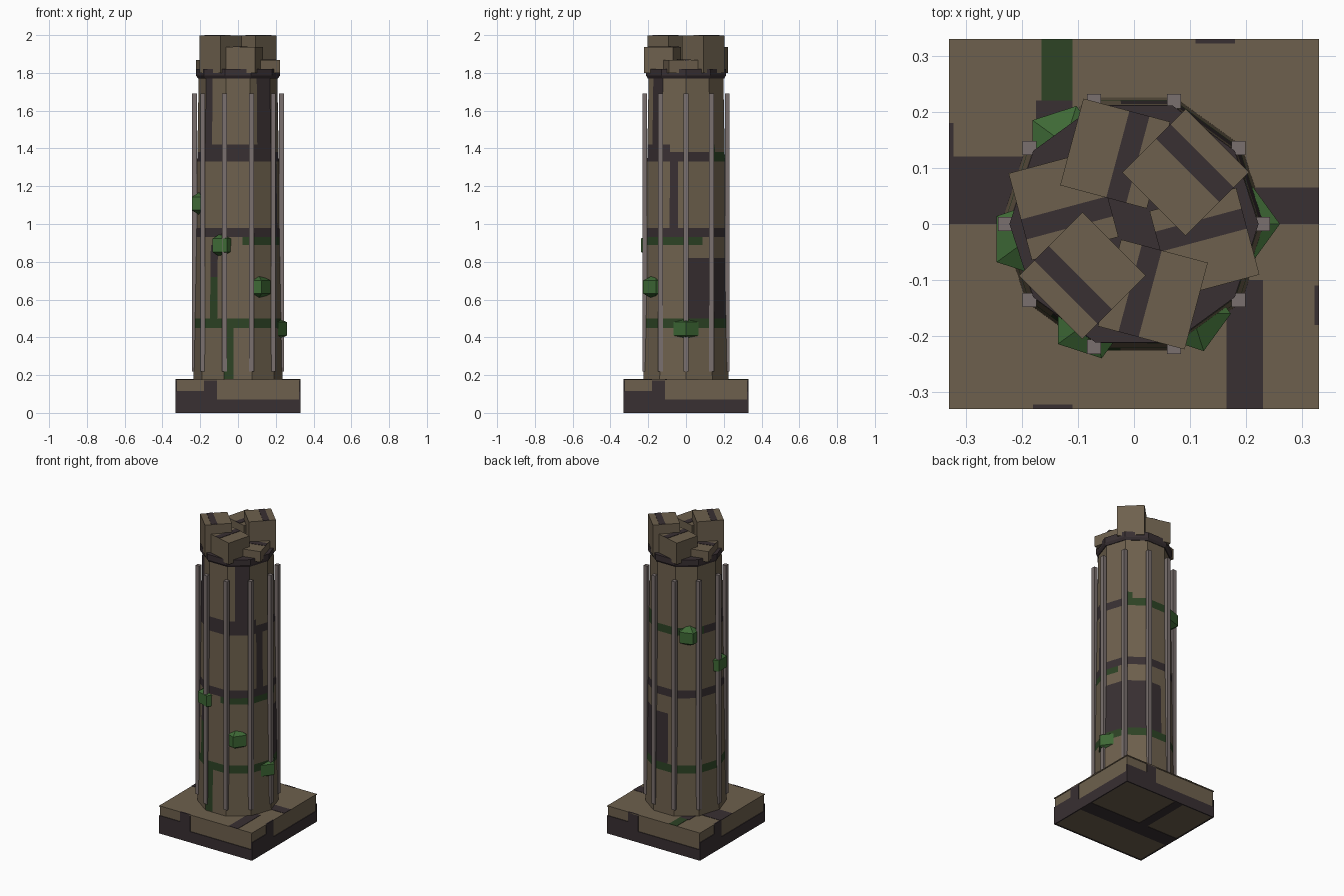
import bpy, bmesh, math
from mathutils import Matrix, Vector

cube = bpy.data.objects.get("Cube")
if cube:
    bpy.data.objects.remove(cube, do_unlink=True)


def material(name, rgb):
    m = bpy.data.materials.new(name)
    m.use_nodes = True
    m.diffuse_color = (*rgb, 1)
    m.node_tree.nodes["Principled BSDF"].inputs["Base Color"].default_value = (*rgb, 1)
    return m


TAN = material("tan stone", (0.155, 0.118, 0.075))
DARK = material("dark stone", (0.040, 0.029, 0.032))
MOSS = material("dark moss", (0.026, 0.056, 0.018))
GREY = material("grey stone", (0.195, 0.163, 0.157))
LEAF = material("leaf green", (0.048, 0.140, 0.036))


def finish(name, bm, mats):
    bmesh.ops.recalc_face_normals(bm, faces=bm.faces)
    mesh = bpy.data.meshes.new(name)
    bm.to_mesh(mesh)
    bm.free()
    for m in mats:
        mesh.materials.append(m)
    obj = bpy.data.objects.new(name, mesh)
    bpy.context.collection.objects.link(obj)
    return obj


def box(name, lo, hi, mat, frame=None):
    """Box between two corners, optionally placed by a frame matrix."""
    lo, hi = Vector(lo), Vector(hi)
    bm = bmesh.new()
    bmesh.ops.create_cube(bm, size=1, matrix=Matrix.Translation((lo + hi) / 2)
                          @ Matrix.Diagonal((*(hi - lo), 1)))
    if frame:
        bm.transform(frame)
    return finish(name, bm, [mat])


def lathe(name, profile, sides, mats, splits=1, centre=(0, 0, 0), paint=None):
    """Stack of polygon rings; each side can be split into strips for painting."""
    corners = [Vector((math.cos(math.tau * i / sides), math.sin(math.tau * i / sides), 0))
               for i in range(sides)]
    outline = [corners[i].lerp(corners[(i + 1) % sides], s / splits)
               for i in range(sides) for s in range(splits)]
    bm = bmesh.new()
    rings = [[bm.verts.new(p * r + Vector((0, 0, z)) + Vector(centre)) for p in outline]
             for r, z in profile]
    n = len(outline)
    for low, high in zip(rings, rings[1:]):
        for i in range(n):
            j = (i + 1) % n
            f = bm.faces.new((low[i], low[j], high[j], high[i]))
            if paint:
                c = f.calc_center_median()
                f.material_index = paint(math.degrees(math.atan2(c.y, c.x)) % 360, c.z)
    bm.faces.new(rings[0][::-1])
    bm.faces.new(rings[-1])
    return finish(name, bm, mats)


# Square plinth
W, H, T = 0.33, 0.18, 0.004
box("plinth", (-W + T, -W + T, T), (W - T, W - T, H - T), TAN)
box("plinth_top", (-W, -W, H - T * 2), (W, W, H - T / 2), TAN)
box("plinth_foot", (-W + T, -W + T, T / 2), (W - T, W - T, T * 2), TAN)

# Stains on the plinth top and underside
for name, x0, x1, y0, y1, mat in [
        ("left", -W, -0.19, 0, 0.12, DARK), ("right", 0.2, W, 0, 0.065, DARK),
        ("front", 0.165, 0.23, -W, -0.1, DARK), ("back", -0.165, -0.11, 0.22, W, MOSS),
        ("inner", -0.175, -0.11, 0.15, 0.22, DARK)]:
    box(name + "_top_stain", (x0, y0, H - T), (x1, y1, H), mat)
box("under_stain", (-W + T, -0.1, 0), (W - T, 0, T), DARK)
box("under_stain_branch", (-0.1, 0, 0), (-0.04, W - T, T), DARK)

# The same stain pattern on each plinth side
for k, side in enumerate(("front", "right", "back", "left")):
    turn = Matrix.Rotation(k * math.pi / 2, 4, "Z")
    for part, x0, x1, top in (("low", -W, W, 0.07), ("corner", -W, -0.18, 0.115),
                              ("rise", -0.18, -0.11, H - T / 4)):
        box(f"{side}_{part}_stain", (x0, -W, 0), (x1, -W + T * 2, top), DARK, turn)

# Ten-sided tapering shaft, with patches as (start angle, end angle, z0, z1, slot)
PATCHES = [
    (0, 360, 0.45, 0.50, 2), (0, 360, 0.93, 0.98, 1),
    (276, 360, 0.89, 0.93, 2), (0, 24, 0.89, 0.93, 2),
    (204, 336, 1.33, 1.42, 1), (336, 360, 1.33, 1.38, 1), (0, 36, 1.33, 1.38, 1),
    (36, 156, 1.33, 1.38, 2), (156, 204, 1.33, 1.38, 1), (36, 48, 1.38, 1.42, 2),
    (216, 228, 1.42, 1.77, 1), (300, 324, 1.42, 1.77, 1),
    (252, 264, 0.18, 0.45, 2), (228, 240, 0.50, 0.72, 2), (228, 240, 0.72, 0.89, 1),
    (0, 96, 0.50, 0.82, 1), (336, 348, 0.98, 1.33, 1)]


def shaft_paint(angle, z):
    for a0, a1, z0, z1, slot in PATCHES:
        if a0 <= angle < a1 and z0 < z < z1:
            return slot
    return 0


levels = sorted({0.175, 1.78} | {z for p in PATCHES for z in p[2:4]})
lathe("shaft", [(0.24 - 0.018 * z, z) for z in levels], 10, [TAN, DARK, MOSS],
      splits=3, paint=shaft_paint)
lathe("broken_rim", [(0.212, 1.77), (0.222, 1.785), (0.222, 1.82)], 10, [DARK])

# Thin square ribs on the shaft corners
for k in range(10):
    a = math.tau * k / 10
    x, y, h = 0.23 * math.cos(a), 0.23 * math.sin(a), 0.0125
    box(f"rib_{k + 1}", (x - h, y - h, 0.22), (x + h, y + h, 1.69), GREY)

# Tumbled blocks around the broken top, in opposite pairs of equal height
S = 0.08
for k, top in enumerate((1.87, 2.0, 1.94) * 2):
    a = math.radians(60 * k - 15)
    frame = (Matrix.Translation((0.13 * math.cos(a), 0.13 * math.sin(a), 0))
             @ Matrix.Rotation(-a, 4, "Z"))
    box(f"top_block_{k + 1}", (-S, -S, 1.80), (S, S, top - 0.002), TAN, frame)
    box(f"block_stripe_{k + 1}", (-S, 0.005, top - 0.006), (S, 0.042, top), DARK, frame)

# Leaf clumps spiralling up the shaft
for k in range(5):
    lathe(f"leaf_clump_{k + 1}", [(0.001, -0.07), (0.07, -0.035), (0.07, 0.035), (0.001, 0.07)],
          5, [LEAF], centre=(0.19 * math.cos(-k), 0.19 * math.sin(-k), 0.445 + 0.221 * k))
